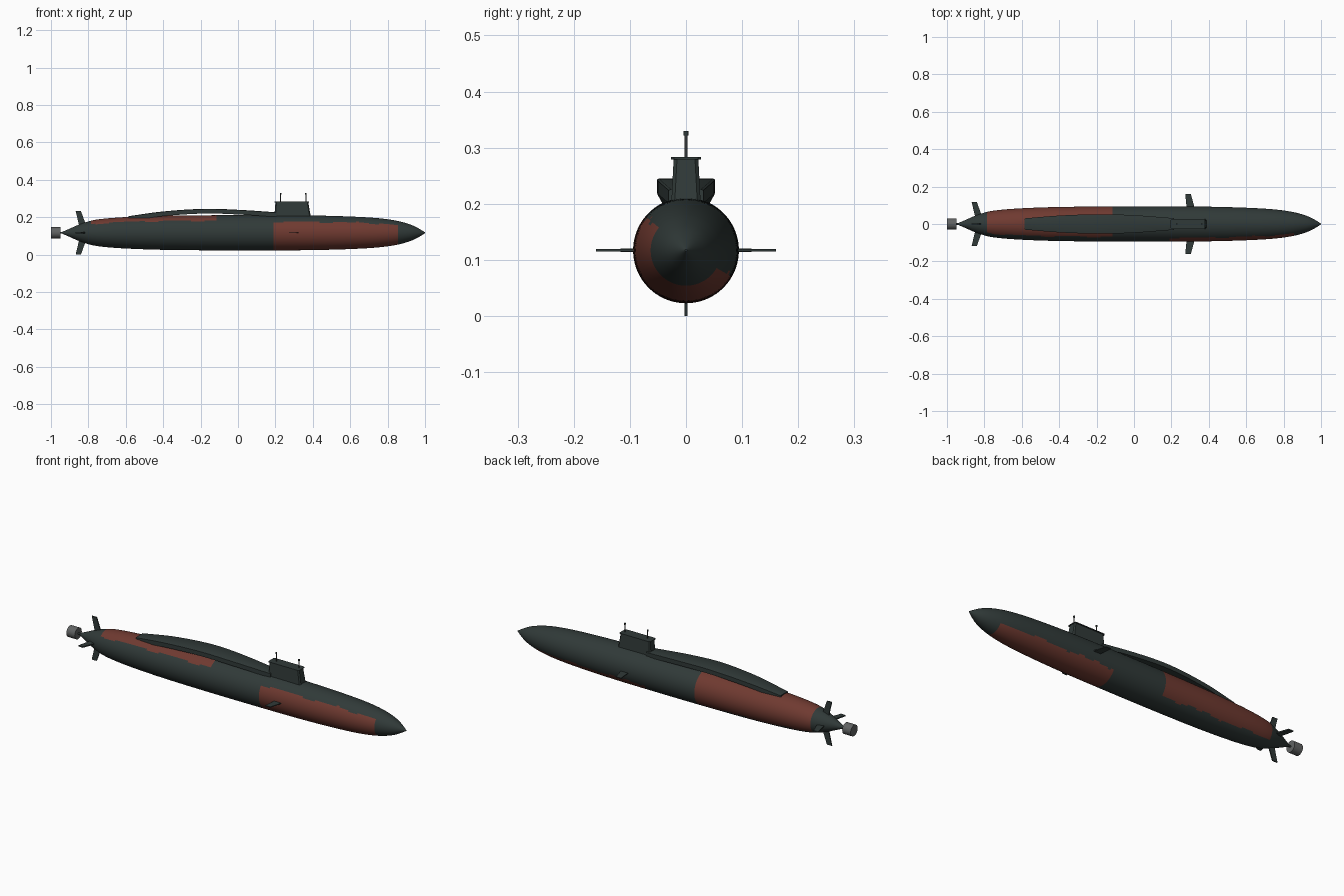
import bpy, bmesh, math
from mathutils import Matrix, Vector

if "Cube" in bpy.data.objects:
    bpy.data.objects.remove(bpy.data.objects["Cube"])

CZ = 0.117  # height of hull axis


def material(name, rgb):
    m = bpy.data.materials.new(name)
    m.diffuse_color = (*rgb, 1)
    m.use_nodes = True
    m.node_tree.nodes["Principled BSDF"].inputs["Base Color"].default_value = m.diffuse_color
    return m


DARK = material("dark_green_grey", (0.03, 0.042, 0.04))
RED = material("rust_red", (0.16, 0.042, 0.03))
GREY = material("mid_grey", (0.12, 0.125, 0.125))
MAST = material("mast_grey", (0.06, 0.065, 0.065))


def finish(name, bm, mats, smooth=None):
    bmesh.ops.recalc_face_normals(bm, faces=bm.faces)
    me = bpy.data.meshes.new(name)
    bm.to_mesh(me)
    bm.free()
    ob = bpy.data.objects.new(name, me)
    bpy.context.collection.objects.link(ob)
    for m in mats:
        me.materials.append(m)
    if smooth:
        bpy.ops.object.select_all(action='DESELECT')
        ob.select_set(True)
        bpy.context.view_layer.objects.active = ob
        bpy.ops.object.shade_smooth_by_angle(angle=math.radians(smooth))
    return ob


def loft(bm, sections):
    """Skin a list of closed point rings and cap both ends."""
    rings = [[bm.verts.new(p) for p in s] for s in sections]
    n = len(rings[0])
    for a, b in zip(rings, rings[1:]):
        for i in range(n):
            j = (i + 1) % n
            bm.faces.new((a[i], a[j], b[j], b[i]))
    bm.faces.new(rings[0])
    bm.faces.new(rings[-1])


def interp(table, x):
    """Smooth (Catmull-Rom style) lookup in a table of (x, value)."""
    for i in range(len(table) - 1):
        (x0, v0), (x1, v1) = table[i], table[i + 1]
        if x <= x1:
            xa, va = table[max(i - 1, 0)]
            xb, vb = table[min(i + 2, len(table) - 1)]
            h = x1 - x0
            m0, m1 = (v1 - va) / (x1 - xa) * h, (vb - v0) / (xb - x0) * h
            t = (x - x0) / h
            return ((2*t**3 - 3*t**2 + 1) * v0 + (t**3 - 2*t**2 + t) * m0
                    + (3*t**2 - 2*t**3) * v1 + (t**3 - t**2) * m1)
    return table[-1][1]


# Hull: turned profile, with two worn red patches picked by position and angle
PROFILE = [(-0.937, 0.006), (-0.9, 0.022), (-0.85, 0.044), (-0.78, 0.066), (-0.7, 0.077),
           (-0.58, 0.085), (-0.4, 0.091), (-0.1, 0.094), (0.2, 0.094), (0.4, 0.0925),
           (0.6, 0.087), (0.75, 0.078), (0.855, 0.063), (0.93, 0.041), (0.975, 0.018), (1.0, 0.002)]
FRONT = (0.19, 0.855, 236, 95)   # x range, centre angle, half span
AFT = (-0.785, -0.115, 46, 90)
xs = sorted({round(-0.937 + 1.937 * i / 110, 4) for i in range(111)} | {*FRONT[:2], *AFT[:2]})
SEG = 72
bm = bmesh.new()
loft(bm, [[(x, interp(PROFILE, x) * math.cos(k * math.tau / SEG),
            CZ + interp(PROFILE, x) * math.sin(k * math.tau / SEG)) for k in range(SEG)] for x in xs])
for f in bm.faces:
    c = f.calc_center_median()
    ang = math.degrees(math.atan2(c.z - CZ, c.y))
    wob = 2.5 * math.sin(c.x * 23) + 1.5 * math.sin(c.x * 51)
    for x0, x1, mid, half in (FRONT, AFT):
        diff = abs((ang - mid + 180) % 360 - 180)
        if x0 < c.x < x1 and diff < half + wob:
            f.material_index = 1
finish("hull", bm, [DARK, RED], 35)

# Arched deck casing behind the sail
TOP = [(-0.585, 0.206), (-0.4, 0.231), (-0.18, 0.245), (0.0, 0.24), (0.215, 0.226)]
WIDE = [(-0.585, 0.03), (-0.4, 0.045), (-0.18, 0.052), (0.0, 0.047), (0.215, 0.031)]
secs = []
for i in range(33):
    x = -0.585 + 0.8 * i / 32
    t, w = interp(TOP, x), interp(WIDE, x)
    secs.append([(x, -w, t - 0.025), (x, w, t - 0.025), (x, w, t - 0.002), (x, w - 0.004, t),
                 (x, -w + 0.004, t), (x, -w, t - 0.002)])
bm = bmesh.new()
loft(bm, secs)
finish("deck_casing", bm, [DARK], 50)


# Sail with a thin overhanging lid
def box_section(x0, x1, w, z, c=0.006):
    return [(x0, -w + c, z), (x0 + c, -w, z), (x1 - c, -w, z), (x1, -w + c, z),
            (x1, w - c, z), (x1 - c, w, z), (x0 + c, w, z), (x0, w - c, z)]


bm = bmesh.new()
loft(bm, [box_section(0.193, 0.392, 0.027, 0.185), box_section(0.2, 0.376, 0.022, 0.28)])
finish("sail", bm, [DARK])
bm = bmesh.new()
loft(bm, [box_section(0.196, 0.38, 0.027, 0.279), box_section(0.196, 0.38, 0.027, 0.283)])
finish("sail_lid", bm, [DARK])


def cylinder(name, r, a, b, mat, seg=16):
    a, b = Vector(a), Vector(b)
    bm = bmesh.new()
    rot = (b - a).to_track_quat('Z', 'Y').to_matrix().to_4x4()
    bmesh.ops.create_cone(bm, cap_ends=True, segments=seg, radius1=r, radius2=r, depth=(b - a).length,
                          matrix=Matrix.Translation((a + b) / 2) @ rot)
    return finish(name, bm, [mat], 40)


# Masts with small heads
for n, x in (("aft", 0.228), ("fore", 0.363)):
    cylinder(n + "_mast", 0.0025, (x, 0, 0.27), (x, 0, 0.325), MAST, 10)
    cylinder(n + "_mast_head", 0.0045, (x, 0, 0.322), (x, 0, 0.33), DARK, 10)

# Propulsor and shaft
cylinder("propulsor", 0.03, (-1.0, 0, CZ), (-0.95, 0, CZ), GREY, 24)
cylinder("shaft", 0.005, (-0.96, 0, CZ), (-0.93, 0, CZ), DARK, 10)


# Swept fins: outline of (x, span), turned about the hull axis
def fin(name, outline, angle, th=0.002):
    rot = Matrix.Translation((0, 0, CZ)) @ Matrix.Rotation(angle, 4, 'X')
    bm = bmesh.new()
    loft(bm, [[rot @ Vector((x, s, z)) for x, s in outline] for z in (-th, th)])
    finish(name, bm, [DARK])


STERN = [(-0.845, 0.02), (-0.805, 0.02), (-0.84, 0.117), (-0.868, 0.117)]
BOW = [(0.282, 0.08), (0.326, 0.08), (0.304, 0.16), (0.274, 0.16)]
for i, n in enumerate(("left", "upper", "right", "lower")):
    fin(n + "_stern_fin", STERN, i * math.pi / 2, 0.003)
for i, n in enumerate(("left", "right")):
    fin(n + "_bow_plane", BOW, i * math.pi, 0.002)
